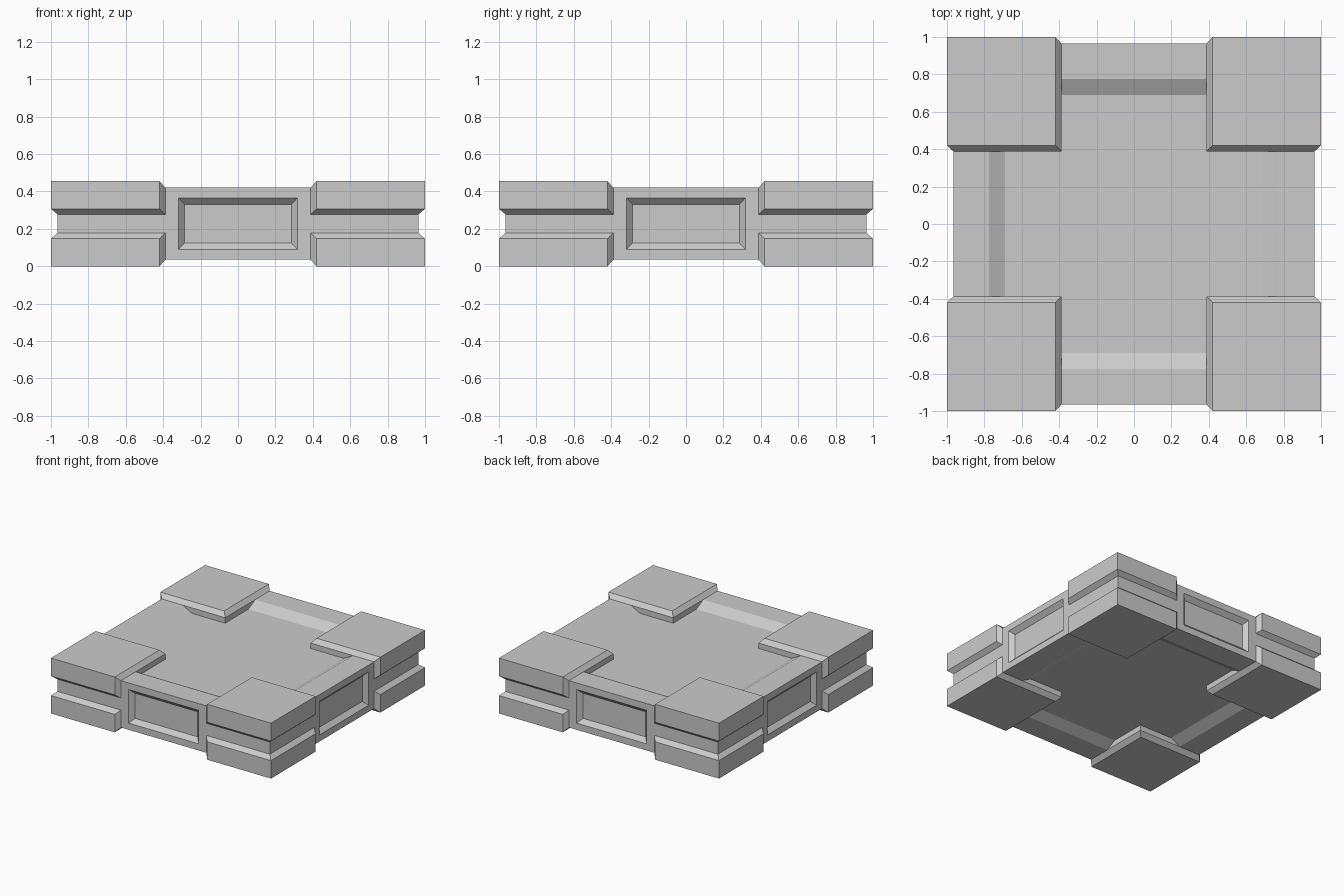
import bpy, bmesh
from mathutils import Vector

if "Cube" in bpy.data.objects:
    bpy.data.objects.remove(bpy.data.objects["Cube"])

ZC = 0.2275          # mid height
H = ZC               # half height of corner pads
SW, SH = 0.965, 0.1925   # slab half width, half height


def make_object(name, bm):
    bmesh.ops.recalc_face_normals(bm, faces=bm.faces)
    mesh = bpy.data.meshes.new(name)
    bm.to_mesh(mesh)
    bm.free()
    obj = bpy.data.objects.new(name, mesh)
    obj.location.z = ZC
    bpy.context.collection.objects.link(obj)
    return obj


def step_face(bm, face, half, depth):
    """Inset a slab face to given half sizes and sink it to a given distance."""
    n = face.normal.copy()
    axis = max(range(3), key=lambda i: abs(n[i]))
    bmesh.ops.inset_individual(bm, faces=[face], thickness=0.01)
    for v in face.verts:
        for i in range(3):
            size = depth if i == axis else half[i]
            v.co[i] = size if v.co[i] > 0 else -size


# central slab: dished top and bottom, recessed panel in each side
bm = bmesh.new()
bmesh.ops.create_cube(bm, size=2)
for v in bm.verts:
    v.co = Vector((v.co.x * SW, v.co.y * SW, v.co.z * SH))
bm.normal_update()
for face in list(bm.faces):
    if abs(face.normal.z) > 0.5:
        step_face(bm, face, (0.775, 0.775, 0), SH)
        step_face(bm, face, (0.69, 0.69, 0), SH - 0.045)
    else:
        step_face(bm, face, (0.318, 0.318, 0.138), SW)
        step_face(bm, face, (0.285, 0.285, 0.103), SW - 0.035)
make_object("slab", bm)


# corner pads: chamfered blocks, upper and lower, leaving a groove between
def corner_pad(name, sx, sy, sz):
    lo, foot, out = 0.42, 0.388, 1.0
    top, cut, base = H, 0.08, 0.05
    pts = [(lo, lo, top), (SW, SW, base), (foot, foot, base), (foot, foot, SH)]
    for z in (top, cut):
        pts += [(lo, out, z), (out, lo, z), (out, out, z)]
    for z in (SH, base):
        pts += [(foot, SW, z), (SW, foot, z)]
    bm = bmesh.new()
    for x, y, z in pts:
        bm.verts.new((x * sx, y * sy, z * sz))
    bmesh.ops.convex_hull(bm, input=bm.verts)
    bmesh.ops.dissolve_limit(bm, angle_limit=0.01, verts=bm.verts, edges=bm.edges)
    make_object(name, bm)


for sz, level in ((1, "upper"), (-1, "lower")):
    for sy, depth in ((-1, "front"), (1, "back")):
        for sx, side in ((-1, "left"), (1, "right")):
            corner_pad(f"{level}_{depth}_{side}_pad", sx, sy, sz)
